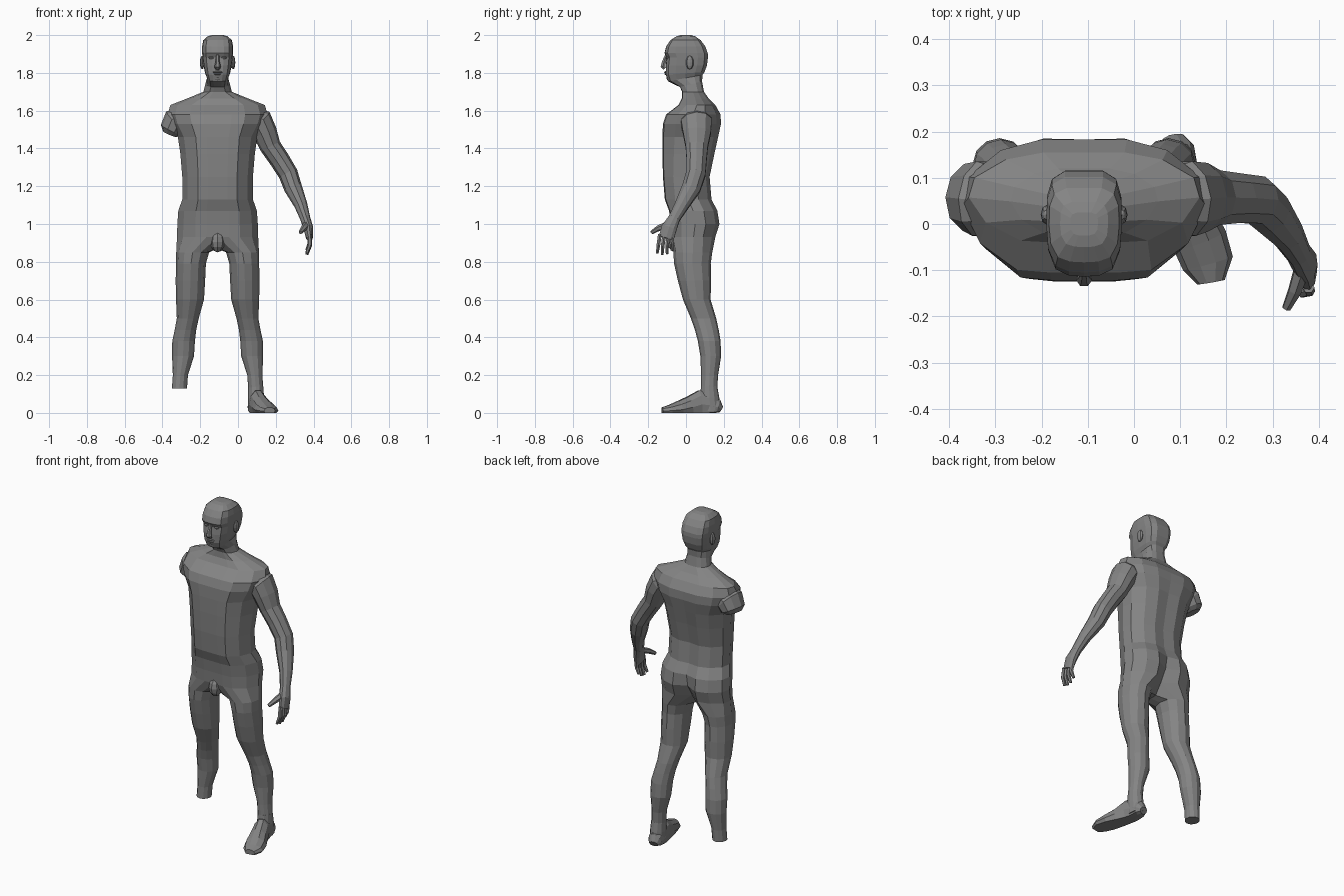
import bpy, bmesh, math
from mathutils import Vector

CX = -0.108  # body centre line
GREY = bpy.data.materials.new("dark_grey")
GREY.diffuse_color = (.23, .23, .23, 1)


def finish(bm, name):
    bmesh.ops.recalc_face_normals(bm, faces=bm.faces)
    me = bpy.data.meshes.new(name)
    bm.to_mesh(me)
    bm.free()
    me.materials.append(GREY)
    ob = bpy.data.objects.new(name, me)
    ob.location.x = CX
    bpy.context.collection.objects.link(ob)
    return ob


def bridge(bm, a, b, closed):
    n = min(len(a), len(b))
    for i in range(n if closed else n - 1):
        j = (i + 1) % n
        bm.faces.new((a[i], a[j], b[j], b[i]))


def tube(name, pts, n=10, ref=(0, 1, 0), side=1):
    """Loft of ellipses along a path of (x, y, z, half width, half depth)."""
    bm = bmesh.new()
    c = [Vector(p[:3]) for p in pts]
    rings = []
    for i, p in enumerate(pts):
        t = (c[min(i + 1, len(c) - 1)] - c[max(i - 1, 0)]).normalized()
        u = t.cross(Vector(ref)).normalized()
        v = u.cross(t)
        ring = []
        for k in range(n):
            a = 2 * math.pi * k / n
            q = c[i] + u * p[3] * math.cos(a) + v * p[4] * math.sin(a)
            ring.append(bm.verts.new((q.x * side, q.y, max(q.z, 0))))
        rings.append(ring)
    for a, b in zip(rings, rings[1:]):
        bridge(bm, a, b, True)
    bm.faces.new(rings[0])
    bm.faces.new(rings[-1])
    return finish(bm, name)


def ball(name, loc, size, seg=8):
    bm = bmesh.new()
    bmesh.ops.create_uvsphere(bm, u_segments=seg, v_segments=6, radius=1)
    for v in bm.verts:
        v.co = Vector(v.co[i] * size[i] + loc[i] for i in range(3))
    return finish(bm, name)


# Torso, neck and head: half rings of (z, half width, front, back, groove, front drop)
HALF = [(0, 0), (.28, 0), (.55, .02), (.85, .22), (1, .5), (.95, .72), (.68, .92), (.35, 1), (0, 1)]
HEAD = [(0, 0), (.4, .01), (.75, .07), (.95, .25), (1, .5), (.98, .76), (.85, .92), (.5, 1), (0, 1)]
TORSO = [
    (.93, .215, -.075, .155, .25, 0), (1.0, .213, -.08, .177, .15, 0),
    (1.07, .208, -.09, .166, .06, 0), (1.13, .187, -.112, .135, .03, 0),
    (1.25, .187, -.122, .125, .03, 0), (1.37, .197, -.125, .15, .03, 0),
    (1.46, .21, -.125, .17, .02, 0), (1.53, .25, -.122, .185, .01, 0),
    (1.58, .265, -.105, .183, 0, 0), (1.63, .25, -.04, .155, 0, 0),
    (1.665, .16, -.022, .12, 0, 0), (1.70, .075, -.02, .095, 0, 0),
    (1.755, .065, -.032, .085, 0, -.03), (1.79, .055, -.095, .088, 0, -.035),
    (1.805, .066, -.107, .098, 0, -.015), (1.84, .075, -.107, .111, 0, 0),
    (1.882, .080, -.102, .116, 0, 0), (1.905, .082, -.114, .115, 0, 0),
    (1.94, .082, -.105, .102, 0, 0), (1.973, .076, -.083, .078, 0, 0),
    (1.994, .052, -.05, .048, 0, 0), (2.0, .03, -.025, .025, 0, 0)]
# Legs: (z, centre x, centre y, half width, half depth)
LEG = [
    (.85, .132, .036, .087, .103), (.79, .141, .034, .079, .097), (.70, .144, .045, .078, .088),
    (.60, .146, .057, .074, .073), (.50, .158, .093, .058, .067),
    (.44, .170, .110, .057, .063), (.38, .180, .123, .060, .060),
    (.30, .183, .131, .058, .055), (.20, .197, .125, .040, .045),
    (.13, .202, .1225, .040, .043)]

bm = bmesh.new()
rings = []
for z, w, f, b, g, dz in TORSO:
    ring = []
    for i, (u, t) in enumerate(HEAD if z > 1.77 else HALF):
        y = f + (b - f) * (t - (g if i == 8 else 0))
        ring.append(bm.verts.new((u * w, y, z + dz * (1 - t))))
    rings.append(ring)
for a, b in zip(rings, rings[1:]):
    bridge(bm, a, b, False)
bm.faces.new(rings[-1])
yf, yb = rings[0][0].co.y, rings[0][8].co.y
crotch = [bm.verts.new((0, yb + (yf - yb) * k / 4, .87)) for k in (1, 2, 3)]
prev = rings[0] + crotch
for z, cx, cy, rx, ry in LEG:
    ring = []
    for i in range(12):
        a = math.radians(30 * i - 30)
        ring.append(bm.verts.new((cx + rx * math.sin(a), cy - ry * math.cos(a), z)))
    bridge(bm, prev, ring, True)
    prev = ring
bm.faces.new(prev)
bmesh.ops.mirror(bm, geom=bm.verts[:] + bm.edges[:] + bm.faces[:], axis='X', merge_dist=1e-4)
finish(bm, "body")

# Arms: one whole, one cut below the shoulder
ARM = [
    (.17, .05, 1.565, .06, .07), (.222, .055, 1.54, .075, .085),
    (.25, .058, 1.485, .065, .078), (.28, .057, 1.41, .056, .062),
    (.328, .056, 1.34, .054, .056), (.374, .052, 1.265, .052, .054),
    (.400, .028, 1.19, .048, .052), (.441, -.022, 1.10, .035, .039),
    (.464, -.062, 1.03, .027, .032), (.480, -.088, .98, .026, .042),
    (.486, -.105, .925, .018, .043)]
tube("left_arm", ARM)
tube("right_arm_stump", ARM[:2] + [(.245, .058, 1.497, .062, .076), (.254, .06, 1.476, .038, .05)], side=-1)

# Fingers and thumb
for i, drop in enumerate((.0, .008, .004, -.015)):
    y = -.138 + .023 * i
    tube(f"finger_{i + 1}", [
        (.486, y, .945, .013, .012), (.488, y - .008, .89 - drop / 2, .012, .011),
        (.472, y - .014 + .003 * i, .846 - drop, .008, .008)], 6)
tube("thumb", [(.474, -.09, 1.0, .02, .018), (.456, -.145, .978, .016, .015),
               (.438, -.182, .955, .010, .010)], 6)

# Single foot, turned outwards, flat sole, with its ankle
tube("left_ankle", [(.202, .1225, .14, .040, .043), (.203, .124, .08, .043, .052),
                    (.203, .13, .01, .042, .055)], 12)
tube("left_foot", [
    (.194, .184, .018, .026, .02), (.198, .165, .03, .040, .045),
    (.203, .12, .04, .043, .07), (.212, .075, .045, .045, .078),
    (.230, .02, .03, .052, .06), (.250, -.035, .018, .060, .047),
    (.268, -.085, .012, .056, .032), (.275, -.126, .010, .030, .02)], ref=(0, 0, 1))

# Face and groin details
tube("nose", [(0, -.102, 1.90, .008, .008), (0, -.116, 1.86, .011, .012),
              (0, -.122, 1.833, .017, .014), (0, -.113, 1.822, .014, .01)], 6)
ball("upper_lip", (0, -.105, 1.804), (.026, .011, .006))
ball("lower_lip", (0, -.103, 1.794), (.022, .011, .006))
ball("chin", (0, -.086, 1.772), (.026, .017, .016))
for s, side in ((-1, "right"), (1, "left")):
    ball(side + "_eye", (s * .033, -.096, 1.881), (.015, .011, .008))
    ball(side + "_ear", (s * .082, .02, 1.855), (.012, .021, .036))
ball("groin", (0, -.055, .905), (.038, .042, .055))
